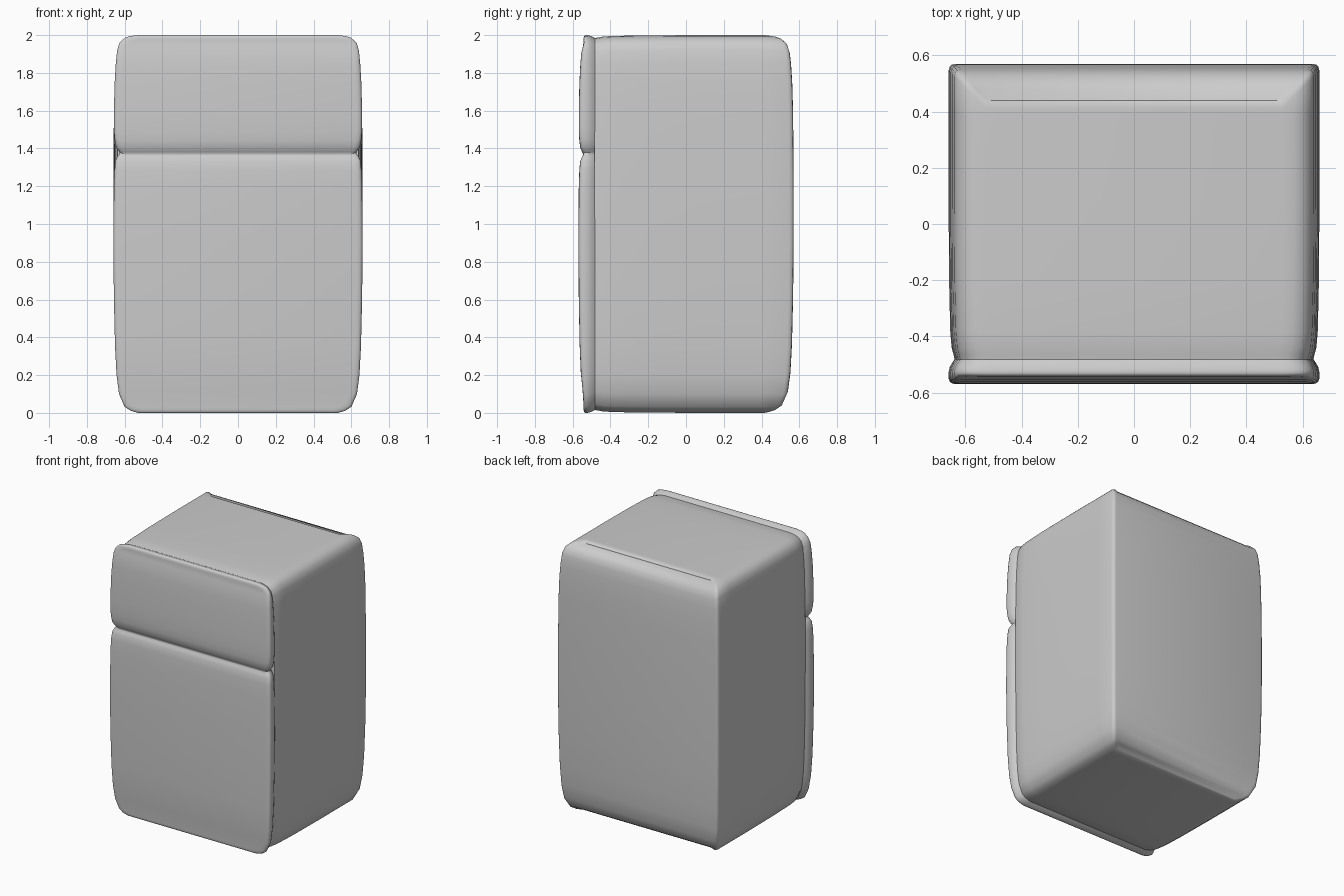
import bpy, bmesh, math

if "Cube" in bpy.data.objects:
    bpy.data.objects.remove(bpy.data.objects["Cube"])

HX = 0.66  # half width at the widest height


def loft(name, rows, cols, y_limit):
    """Stack horizontal outlines: rows = (z, inset), cols = (y, inset, y_shift per row inset)."""
    bm = bmesh.new()
    rings = []
    for z, d in rows:
        left, right = [], []
        for y, inset, w in cols:
            x = HX - d - inset
            yy = y + w * min(d, y_limit)
            zz = 1 + (z - 1) * (1 - inset * 0.7)
            left.append(bm.verts.new((-x, yy, zz)))
            right.append(bm.verts.new((x, yy, zz)))
        rings.append((left, right))
    # walls
    for (l0, r0), (l1, r1) in zip(rings, rings[1:]):
        a, b = l0 + r0[::-1], l1 + r1[::-1]
        n = len(a)
        for i in range(n):
            j = (i + 1) % n
            bm.faces.new((a[i], a[j], b[j], b[i]))
    # top and bottom caps
    for l, r in (rings[0], rings[-1]):
        for i in range(len(l) - 1):
            bm.faces.new((l[i], l[i + 1], r[i + 1], r[i]))
    bmesh.ops.recalc_face_normals(bm, faces=bm.faces)
    me = bpy.data.meshes.new(name)
    bm.to_mesh(me)
    bm.free()
    ob = bpy.data.objects.new(name, me)
    bpy.context.collection.objects.link(ob)
    bpy.ops.object.select_all(action='DESELECT')
    ob.select_set(True)
    bpy.context.view_layer.objects.active = ob
    bpy.ops.object.shade_smooth_by_angle(angle=math.radians(40))
    return ob


# soft vertical profile shared by cabinet and doors
bottom = [(0, 0.13), (0.012, 0.09), (0.032, 0.06), (0.1, 0.03), (0.2, 0.017), (0.35, 0.009), (0.6, 0.003), (0.9, 0)]
top = [(1.6, 0.003), (1.75, 0.007), (1.85, 0.013), (1.92, 0.02), (1.96, 0.033), (1.985, 0.06), (1.995, 0.09), (2.0, 0.13)]
# groove between the freezer and fridge doors
groove = [(1.2, 0.003), (1.29, 0.007), (1.34, 0.013), (1.36, 0.024), (1.372, 0.033), (1.378, 0.034),
          (1.39, 0.026), (1.41, 0.014), (1.45, 0.007), (1.5, 0.003)]

# cabinet: tapers toward the door seam, tight vertical corners at the back
body_cols = [(-0.485, 0.022, 0), (-0.465, 0.018, 0), (-0.44, 0.011, 0), (-0.38, 0.006, 0), (-0.2, 0.002, 0),
             (0.1, 0, 0), (0.4, 0, 0), (0.545, 0, -1), (0.56, 0.004, -1), (0.567, 0.011, -1), (0.57, 0.025, -1)]
loft("cabinet", bottom + [(1.25, 0)] + top, body_cols, 1)

# doors: thin front slab with a pinched split
door_cols = [(-0.57, 0.03, 0.75), (-0.568, 0.014, 0.75), (-0.561, 0.004, 0.65), (-0.55, 0, 0.5), (-0.53, 0, 0.2),
             (-0.51, 0.004, 0), (-0.495, 0.012, 0), (-0.475, 0.026, 0)]
loft("doors", bottom + groove + top, door_cols, 0.036)
